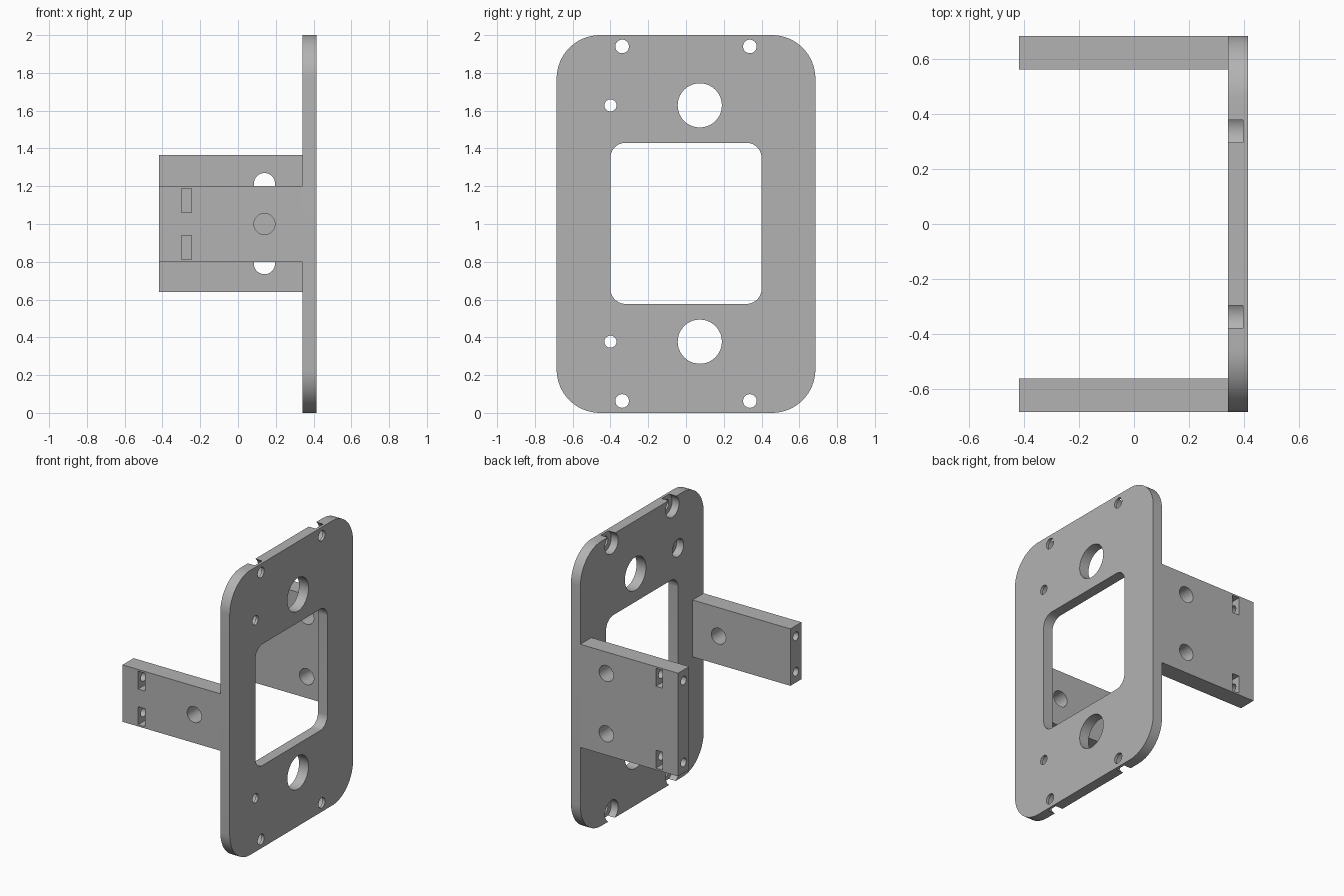
import bpy
import bmesh
from math import cos, sin, pi
from mathutils import Matrix, Vector

if "Cube" in bpy.data.objects:
    bpy.data.objects.remove(bpy.data.objects["Cube"], do_unlink=True)

grey = bpy.data.materials.new("plain grey")
grey.use_nodes = True
colour = (0.45, 0.45, 0.45, 1)
grey.diffuse_color = colour
grey.node_tree.nodes["Principled BSDF"].inputs["Base Color"].default_value = colour


def make_object(name, bm):
    bmesh.ops.recalc_face_normals(bm, faces=bm.faces)
    mesh = bpy.data.meshes.new(name)
    bm.to_mesh(mesh)
    bm.free()
    mesh.materials.append(grey)
    obj = bpy.data.objects.new(name, mesh)
    bpy.context.collection.objects.link(obj)
    return obj


def box(name, low, high):
    low, high = Vector(low), Vector(high)
    bm = bmesh.new()
    bmesh.ops.create_cube(bm, size=1)
    for v in bm.verts:
        v.co = (low + high) / 2 + v.co * (high - low)
    return make_object(name, bm)


def rounded_slab(name, x0, x1, half_y, z0, z1, radius, steps=16):
    """Rounded rectangle in the YZ plane, extruded along X."""
    bm = bmesh.new()
    centres = [(half_y - radius, z1 - radius), (radius - half_y, z1 - radius),
               (radius - half_y, z0 + radius), (half_y - radius, z0 + radius)]
    verts = []
    for quarter, (cy, cz) in enumerate(centres):
        for i in range(steps + 1):
            a = (quarter + i / steps) * pi / 2
            verts.append(bm.verts.new((x0, cy + radius * cos(a), cz + radius * sin(a))))
    face = bm.faces.new(verts)
    ext = bmesh.ops.extrude_face_region(bm, geom=[face])
    moved = [g for g in ext["geom"] if isinstance(g, bmesh.types.BMVert)]
    bmesh.ops.translate(bm, verts=moved, vec=(x1 - x0, 0, 0))
    return make_object(name, bm)


def cylinder(centre, axis, length, radius):
    bm = bmesh.new()
    turn = Matrix.Rotation(pi / 2, 4, "Y" if axis == "X" else "X")
    bmesh.ops.create_cone(bm, cap_ends=True, segments=40, radius1=radius, radius2=radius,
                          depth=length, matrix=Matrix.Translation(centre) @ turn)
    return make_object("cutter", bm)


def cut(target, cutters):
    """Subtract every cutter, bake the result and discard the cutters."""
    for c in cutters:
        c.hide_render = True
        mod = target.modifiers.new("cut", "BOOLEAN")
        mod.operation = "DIFFERENCE"
        mod.solver = "EXACT"
        mod.object = c
    graph = bpy.context.evaluated_depsgraph_get()
    mesh = bpy.data.meshes.new_from_object(target.evaluated_get(graph))
    target.modifiers.clear()
    target.data = mesh
    for c in cutters:
        bpy.data.objects.remove(c, do_unlink=True)
    bpy.ops.object.select_all(action="DESELECT")
    target.select_set(True)
    bpy.context.view_layer.objects.active = target
    bpy.ops.object.shade_smooth_by_angle(angle=pi / 6)


# Mounting plate with window, large holes and counterbored screw holes
INNER, OUTER, HALF = 0.342, 0.415, 0.685
SEAT = 0.396
plate = rounded_slab("mounting_plate", INNER, OUTER, HALF, 0, 2, 0.23)
cutters = [rounded_slab("window_cutter", 0.2, 0.6, 0.4, 0.577, 1.43, 0.08)]


def screw_hole(y, z, radius, bore):
    middle = SEAT - 0.1
    return [cylinder((0.4, y, z), "X", 0.4, radius),
            cylinder((middle, y, z), "X", 0.2, bore)]


for z in (0.377, 1.628):
    cutters.append(cylinder((0.4, 0.073, z), "X", 0.4, 0.117))
    cutters += screw_hole(-0.4, z, 0.032, 0.062)
for z in (0.063, 1.94):
    for y in (-0.338, 0.338):
        cutters += screw_hole(y, z, 0.036, 0.073)
cut(plate, cutters)


# Arms with cross holes, end screw holes and blind nut slots on the outside
END, THICK = -0.418, 0.123


def arm(name, side, z0, z1, hole_heights):
    ya, yb = sorted((side * HALF, side * (HALF - THICK)))
    part = box(name, (END, ya, z0), (INNER, yb, z1))
    mid = (ya + yb) / 2
    tools = [cylinder((0.14, mid, z), "Y", 0.4, 0.056) for z in hole_heights]
    for z in (z0 + 0.075, z1 - 0.075):
        tools.append(cylinder((END + 0.08, mid, z), "X", 0.36, 0.03))
        sa, sb = sorted((side * (HALF + 0.1), side * (HALF - 0.105)))
        tools.append(box("slot_cutter", (-0.298, sa, z - 0.063), (-0.245, sb, z + 0.063)))
    cut(part, tools)


arm("front_arm", -1, 0.8, 1.2, [1.0])
arm("back_arm", 1, 0.64, 1.365, [0.79, 1.214])
